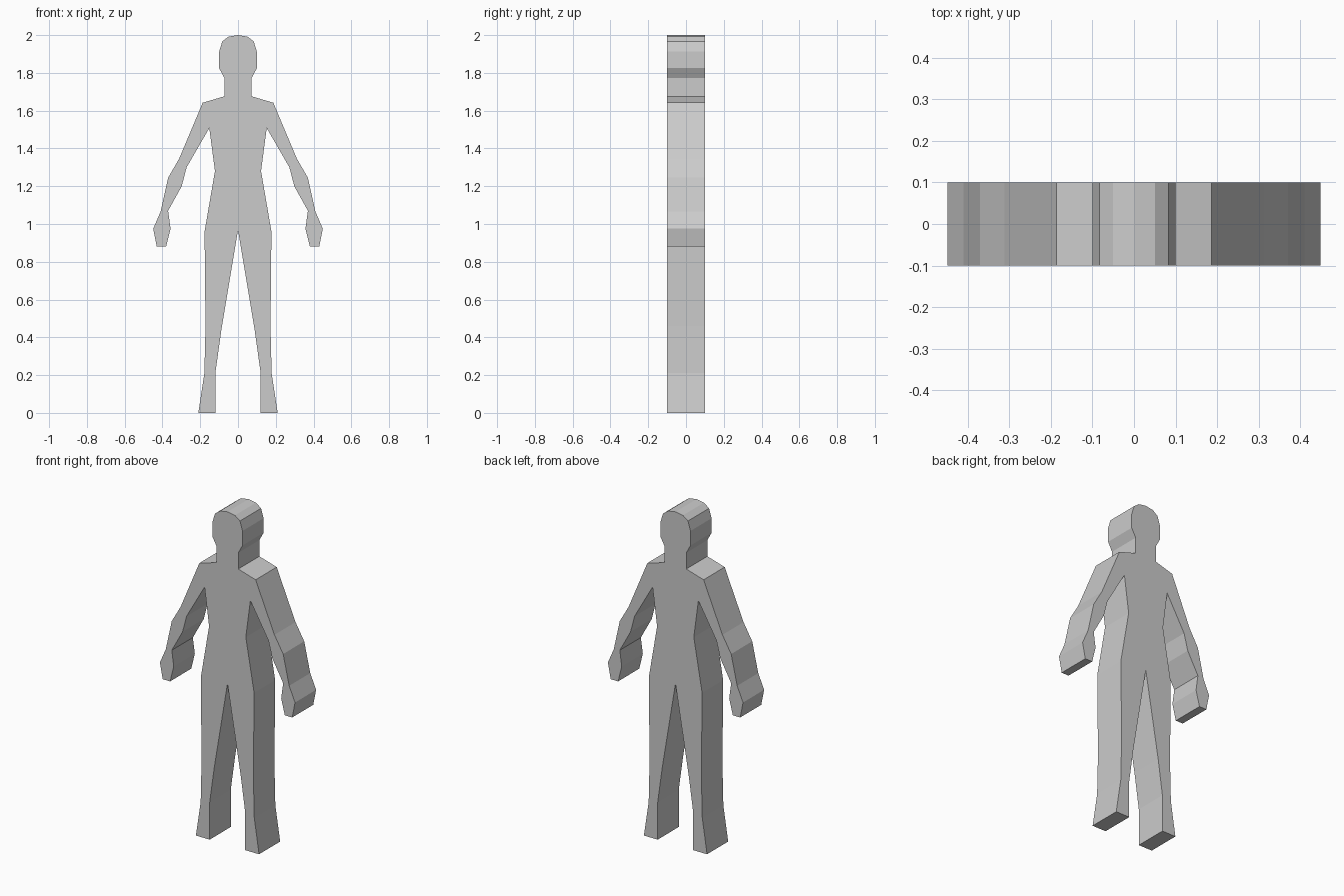
import bpy
import bmesh

if "Cube" in bpy.data.objects:
    bpy.data.objects.remove(bpy.data.objects["Cube"])

DEPTH = 0.2

# Right half of the silhouette, from crown to crotch, as (x, z)
head = [(0, 2.0), (0.05, 1.992), (0.083, 1.967), (0.1, 1.912), (0.1, 1.825), (0.072, 1.773)]
shoulder = [(0.072, 1.676), (0.187, 1.642)]
outer_arm = [(0.312, 1.345), (0.37, 1.245), (0.41, 1.065)]
hand = [(0.449, 0.975), (0.43, 0.88), (0.381, 0.88), (0.357, 0.975)]
inner_arm = [(0.37, 1.07), (0.298, 1.2), (0.272, 1.3), (0.152, 1.508)]
waist = [(0.122, 1.28), (0.177, 0.96)]
leg = [(0.172, 0.46), (0.178, 0.21), (0.21, 0), (0.118, 0), (0.118, 0.225), (0.088, 0.44)]
crotch = [(0, 0.968)]

half = head + shoulder + outer_arm + hand + inner_arm + waist + leg + crotch
outline = half + [(-x, z) for x, z in reversed(half[1:-1])]

# Cut-out figure: fill the silhouette and extrude it to a slab
bm = bmesh.new()
front = bm.faces.new([bm.verts.new((x, -DEPTH / 2, z)) for x, z in outline])
result = bmesh.ops.extrude_face_region(bm, geom=[front], use_keep_orig=True)
back = [v for v in result["geom"] if isinstance(v, bmesh.types.BMVert)]
bmesh.ops.translate(bm, verts=back, vec=(0, DEPTH, 0))
bmesh.ops.recalc_face_normals(bm, faces=bm.faces[:])

mesh = bpy.data.meshes.new("standing_figure")
bm.to_mesh(mesh)
bm.free()
figure = bpy.data.objects.new("standing_figure", mesh)
bpy.context.collection.objects.link(figure)
